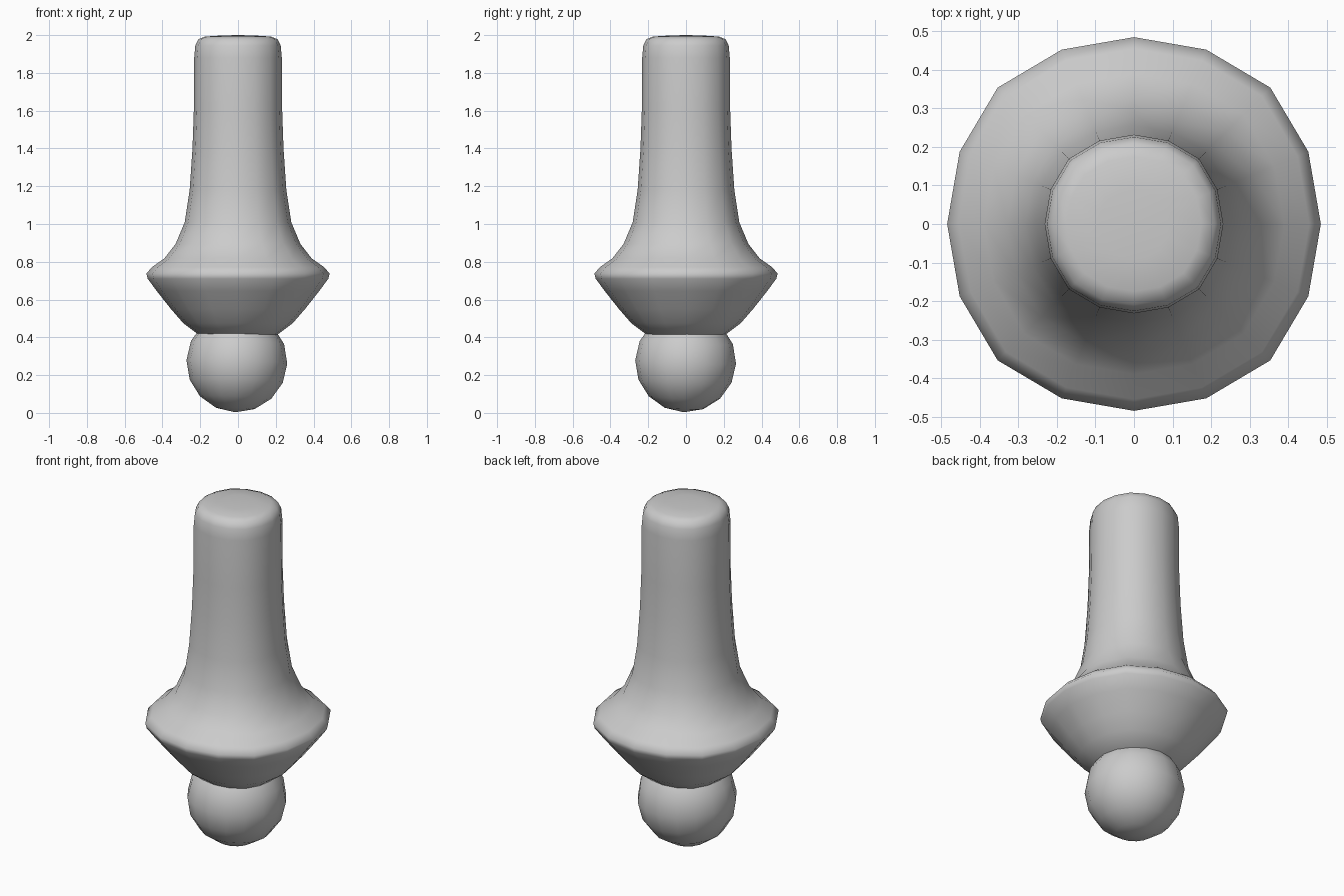
import bpy, bmesh, math

if "Cube" in bpy.data.objects:
    bpy.data.objects.remove(bpy.data.objects["Cube"])

# Slightly squared-off circle: radius factor repeating every quarter turn
SQUARING = (1.0, 1.01, 1.032, 1.01)


def lathe(name, profile, sides=16):
    """Revolve (radius, height) points around z; zero radii become poles."""
    bm = bmesh.new()
    rings = []
    for r, z in profile:
        if r == 0:
            rings.append([bm.verts.new((0, 0, z))] * sides)
        else:
            ring = []
            for i in range(sides):
                a, s = 2 * math.pi * i / sides, r * SQUARING[i % 4]
                ring.append(bm.verts.new((s * math.cos(a), s * math.sin(a), z)))
            rings.append(ring)
    for a, b in zip(rings, rings[1:]):
        for i in range(sides):
            j = (i + 1) % sides
            bm.faces.new(list(dict.fromkeys((a[i], a[j], b[j], b[i]))))
    bmesh.ops.recalc_face_normals(bm, faces=bm.faces)
    for f in bm.faces:
        f.smooth = True
    mesh = bpy.data.meshes.new(name)
    bm.to_mesh(mesh)
    bm.free()
    obj = bpy.data.objects.new(name, mesh)
    bpy.context.collection.objects.link(obj)
    return obj


# Flared body: cup below, blunt rim, tapering shaft and rounded top
lathe("flared_shaft", [
    (0, 0.385), (0.12, 0.39), (0.21, 0.415), (0.29, 0.475), (0.355, 0.55),
    (0.43, 0.645), (0.478, 0.71), (0.485, 0.738), (0.455, 0.772),
    (0.39, 0.818), (0.33, 0.895), (0.282, 1.01), (0.256, 1.18),
    (0.241, 1.40), (0.234, 1.60), (0.232, 1.88), (0.226, 1.945),
    (0.21, 1.978), (0.175, 1.992), (0.09, 1.998), (0, 2.0)])

# Ball at the foot, slightly tilted
bpy.ops.mesh.primitive_uv_sphere_add(
    segments=16, ring_count=8, radius=0.267, location=(-0.006, -0.002, 0.27),
    rotation=(math.radians(-2), math.radians(2), 0))
ball = bpy.context.object
ball.name = "foot_ball"
bpy.ops.object.shade_smooth()
